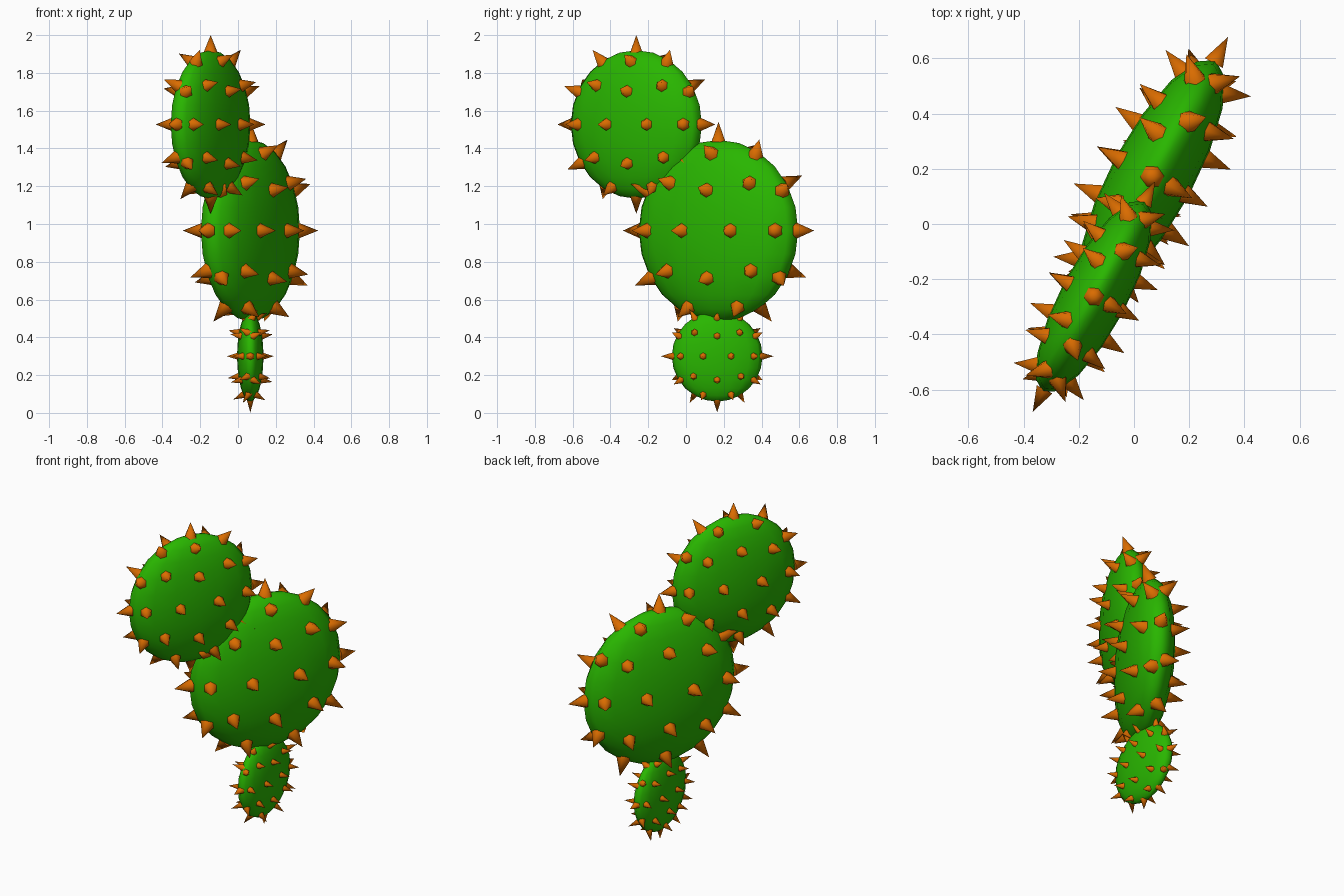
import bpy, bmesh, math
from mathutils import Vector, Matrix

if "Cube" in bpy.data.objects:
    bpy.data.objects.remove(bpy.data.objects["Cube"])

def material(name, rgb):
    m = bpy.data.materials.new(name)
    m.diffuse_color = (*rgb, 1)
    m.use_nodes = True
    m.node_tree.nodes["Principled BSDF"].inputs["Base Color"].default_value = m.diffuse_color
    return m

GREEN = material("cactus green", (0.022, 0.47, 0.0))
ORANGE = material("spine orange", (0.70, 0.15, 0.0))

def finish(bm, name, mat, matrix):
    me = bpy.data.meshes.new(name)
    bmesh.ops.transform(bm, matrix=matrix, verts=bm.verts)
    bm.to_mesh(me)
    bm.free()
    me.materials.append(mat)
    for p in me.polygons:
        p.use_smooth = len(p.vertices) < 6   # spine bases stay flat
    ob = bpy.data.objects.new(name, me)
    bpy.context.collection.objects.link(ob)

# Spine directions: the 42 corners of a once-divided icosahedron
ico = bmesh.new()
bmesh.ops.create_icosphere(ico, subdivisions=2, radius=1)
DIRECTIONS = [v.co.normalized() for v in ico.verts]
ico.free()

def pad(name, centre, radius, thick, turn, spine_h, spine_r):
    place = Matrix.Translation(centre) @ Matrix.Rotation(math.radians(-turn), 4, 'Z')
    # flattened body, thin along its local x
    bm = bmesh.new()
    bmesh.ops.create_uvsphere(bm, u_segments=16, v_segments=12, radius=1)
    bmesh.ops.scale(bm, vec=(thick, radius, radius), verts=bm.verts)
    finish(bm, name, GREEN, place)
    # spines standing along the surface normals
    bm = bmesh.new()
    sink = 0.012
    for d in DIRECTIONS:
        pos = Vector((d.x * thick, d.y * radius, d.z * radius))
        n = Vector((d.x / thick, d.y / radius, d.z / radius)).normalized()
        m = (Matrix.Translation(pos + n * (spine_h - sink) / 2)
             @ n.to_track_quat('Z', 'Y').to_matrix().to_4x4())
        bmesh.ops.create_cone(bm, cap_ends=True, segments=6, radius1=spine_r,
                              radius2=0, depth=spine_h + sink, matrix=m)
    bmesh.ops.remove_doubles(bm, verts=bm.verts, dist=0.0001)
    finish(bm, name + "_spines", ORANGE, place)

pad("lower_pad", (0.065, 0.165, 0.30), 0.24, 0.07, 0, 0.058, 0.022)
pad("middle_pad", (0.066, 0.172, 0.965), 0.48, 0.15, 28.5, 0.096, 0.043)
pad("upper_pad", (-0.145, -0.263, 1.527), 0.393, 0.12, 28, 0.08, 0.037)
